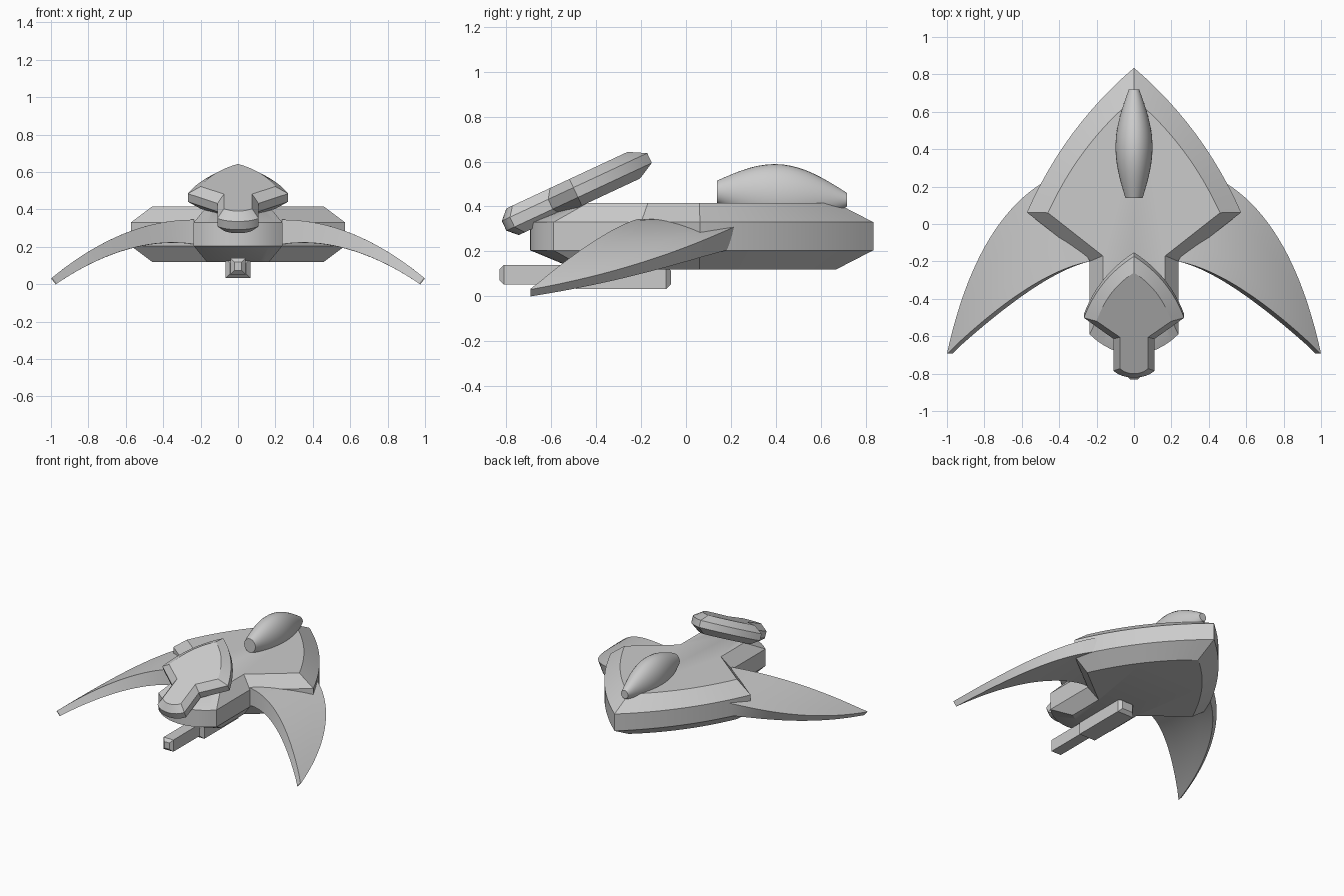
import bpy, bmesh, math

if "Cube" in bpy.data.objects:
    bpy.data.objects.remove(bpy.data.objects["Cube"])


def bezier(a, c, b, n=12):
    """Quadratic curve from a to b with control c."""
    return [tuple((1 - t) ** 2 * p + 2 * t * (1 - t) * q + t * t * r for p, q, r in zip(a, c, b))
            for t in (i / n for i in range(n + 1))]


def mirror_loop(half):
    """Close a right-hand outline whose first and last points lie on the centre line."""
    return half + [(-x, y) for x, y in reversed(half[1:-1])]


def loft(name, loops):
    """Skin a stack of equal closed loops and cap both ends."""
    bm = bmesh.new()
    rings = [[bm.verts.new(p) for p in loop] for loop in loops]
    n = len(rings[0])
    for a, b in zip(rings, rings[1:]):
        for i in range(n):
            j = (i + 1) % n
            bm.faces.new((a[i], a[j], b[j], b[i]))
    bm.faces.new(rings[0][::-1])
    bm.faces.new(rings[-1])
    return finish(name, bm)


def finish(name, bm):
    bmesh.ops.remove_doubles(bm, verts=bm.verts, dist=1e-5)
    bmesh.ops.recalc_face_normals(bm, faces=bm.faces)
    mesh = bpy.data.meshes.new(name)
    bm.to_mesh(mesh)
    bm.free()
    ob = bpy.data.objects.new(name, mesh)
    bpy.context.collection.objects.link(ob)
    ob.select_set(True)
    bpy.context.view_layer.objects.active = ob
    return ob


# Hull: arrowhead with neck, chamfered above and below
outer = mirror_loop(bezier((0, .835), (.37, .52), (.573, .062)) + [(.237, -.2)]
                    + bezier((.237, -.59), (.13, -.695), (0, -.695), 6))
inner = mirror_loop(bezier((0, .67), (.29, .43), (.46, .06)) + [(.167, -.17)]
                    + bezier((.167, -.44), (.09, -.49), (0, -.49), 6))
loft("hull", [[(x, y, z) for x, y in o] for o, z in
              ((inner, .12), (outer, .205), (outer, .33), (inner, .415))])

# Head plate: smaller chamfered slab, tilted up towards the rear
outer = mirror_loop(bezier((0, .113), (.19, -.02), (.268, -.25)) + [(.11, -.374)]
                    + bezier((.11, -.562), (.07, -.602), (0, -.602), 6))
inner = mirror_loop(bezier((0, .036), (.14, -.06), (.2, -.25)) + [(.075, -.345)]
                    + bezier((.075, -.53), (.045, -.56), (0, -.56), 6))
c, s = math.cos(math.radians(25)), math.sin(math.radians(25))
loft("head_plate", [[(x, v * c - n * s, v * s + n * c) for x, v in o] for o, n in
                    ((inner, .562), (outer, .603), (outer, .651), (inner, .693))])


# Wings: drooping crescents, thinner towards the tip
def wing_point(x, y, side, under):
    z = .345 - .545 * (x - .24) ** 2
    if under:
        slope = -1.09 * (x - .24)
        k = (.13 - .09 * (x - .24) / .76) / math.hypot(1, slope)
        x, z = x + slope * k, z - k
    return side * x, y, z


lead = bezier((.49, .22), (.85, -.005), (1, -.693), 20)
trail = bezier((.235, -.2), (.55, -.26), (1, -.693), 20)
chord = [i / 4 for i in range(5)]
for label, side in (("right_wing", 1), ("left_wing", -1)):
    loops = []
    for a, b in zip(lead[:-1], trail[:-1]):
        row = [(a[0] + (b[0] - a[0]) * t, a[1] + (b[1] - a[1]) * t) for t in chord]
        loops.append([wing_point(x, y, side, False) for x, y in row]
                     + [wing_point(x, y, side, True) for x, y in reversed(row)])
    tip = [(1 - .004 * t, -.693) for t in chord]
    loops.append([wing_point(x, y, side, False) for x, y in tip]
                 + [wing_point(x, y, side, True) for x, y in reversed(tip)])
    loft(label, loops)

# Canopy: spindle with flat ends on top of the hull
loops = []
for i in range(17):
    t = i / 16
    bulge = math.sin(math.pi * t)
    rx = .046 - .018 * t + .062 * bulge
    mid = .465 - .035 * t
    rz = .515 - .055 * t + .1 * bulge - mid
    loops.append([(rx * math.cos(a), .138 + .58 * t, mid + rz * math.sin(a))
                  for a in (math.tau * k / 32 for k in range(32))])
loft("canopy", loops)


# Gun: housing and barrel, boxes with chamfered ends
def gun_box(name, hw, y0, y1, z0, z1, ch):
    loops = []
    for y, d in ((y0, ch), (y0 + ch, 0), (y1 - ch, 0), (y1, ch)):
        w, a, b = hw - d, z0 + d, z1 - d
        loops.append([(-w, y, a), (w, y, a), (w, y, b), (-w, y, b)])
    loft(name, loops)


gun_box("gun_housing", .066, -.51, -.067, .032, .135, .022)
gun_box("gun_barrel", .04, -.832, -.45, .053, .14, .02)

bpy.ops.object.shade_smooth_by_angle(angle=math.radians(25))
